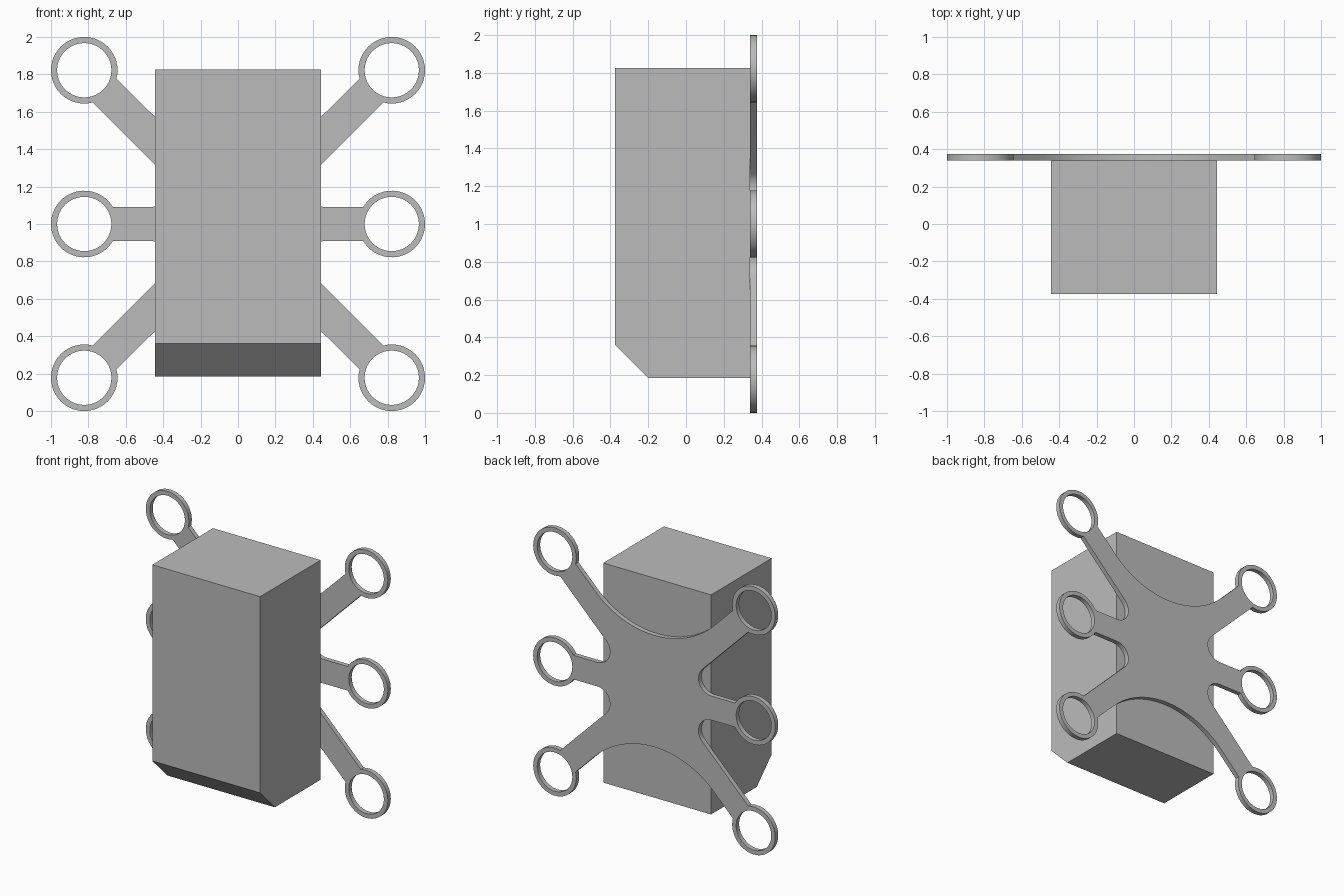
import bpy
import bmesh
from math import radians, degrees, sin, cos, asin, sqrt, pi

old = bpy.data.objects.get("Cube")
if old:
    bpy.data.objects.remove(old, do_unlink=True)

# Single plain grey material
grey = bpy.data.materials.new("plain grey")
grey.use_nodes = True
colour = (0.5, 0.5, 0.5, 1)
grey.diffuse_color = colour
grey.node_tree.nodes["Principled BSDF"].inputs["Base Color"].default_value = colour

# Box body: side profile with a chamfered lower front edge, extruded across x
half_width = 0.445
profile = [(-0.375, 1.825), (-0.375, 0.36), (-0.2, 0.185), (0.34, 0.185), (0.34, 1.825)]
bm = bmesh.new()
side = bm.faces.new([bm.verts.new((-half_width, y, z)) for y, z in profile])
moved = bmesh.ops.extrude_face_region(bm, geom=[side])["geom"]
bmesh.ops.translate(bm, vec=(2 * half_width, 0, 0),
                    verts=[v for v in moved if isinstance(v, bmesh.types.BMVert)])
bmesh.ops.recalc_face_normals(bm, faces=bm.faces)
mesh = bpy.data.meshes.new("box_body")
bm.to_mesh(mesh)
bm.free()
mesh.materials.append(grey)
bpy.context.collection.objects.link(bpy.data.objects.new("box_body", mesh))

# Back plate dimensions
ring_at, ring_outer, ring_inner = 0.822, 0.178, 0.145
arm_half, top_radius, notch_radius = 0.09, 0.70, 0.105


def arc(cx, cy, radius, start, end, steps):
    angles = [radians(start + (end - start) * i / steps) for i in range(steps + 1)]
    return [(cx + radius * cos(a), cy + radius * sin(a)) for a in angles]


# One quadrant of the outline: concave top, corner ring, notch, middle ring
spread = degrees(asin(arm_half / ring_outer))
offset = arm_half * sqrt(2)
notch_x = arm_half + offset + notch_radius * (1 + sqrt(2))
quadrant = arc(0, offset + top_radius * sqrt(2), top_radius, -90, -45, 16)
quadrant += arc(ring_at, ring_at, ring_outer, 225 - spread, spread - 135, 40)
quadrant += arc(notch_x, arm_half + notch_radius, notch_radius, 135, 270, 16)
quadrant += arc(ring_at, 0, ring_outer, 180 - spread, 0, 24)

# Mirror to the full outline, dropping the shared end points
right = quadrant + [(x, -y) for x, y in quadrant[-2::-1]]
outline = right + [(-x, y) for x, y in right[-2:0:-1]]
holes = [arc(sx * ring_at, sy * ring_at, ring_inner, 0, 360, 56)[:-1]
         for sx in (-1, 1) for sy in (-1, 0, 1)]

# Filled and extruded plate with ring holes
curve = bpy.data.curves.new("spider_plate", "CURVE")
curve.dimensions = "2D"
curve.fill_mode = "BOTH"
curve.extrude = 0.0175
for loop in [outline] + holes:
    spline = curve.splines.new("POLY")
    spline.points.add(len(loop) - 1)
    for point, (x, y) in zip(spline.points, loop):
        point.co = (x, y, 0, 1)
    spline.use_cyclic_u = True
curve.materials.append(grey)
plate = bpy.data.objects.new("spider_plate", curve)
bpy.context.collection.objects.link(plate)
plate.rotation_euler = (pi / 2, 0, 0)
plate.location = (0, 0.3575, 1)

# Turn the plate into a clean mesh with sharp rims and smooth curved walls
bpy.ops.object.select_all(action="DESELECT")
plate.select_set(True)
bpy.context.view_layer.objects.active = plate
bpy.ops.object.convert(target="MESH")
plate = bpy.context.object
bm = bmesh.new()
bm.from_mesh(plate.data)
bmesh.ops.remove_doubles(bm, verts=bm.verts, dist=0.0001)
bmesh.ops.recalc_face_normals(bm, faces=bm.faces)
bm.to_mesh(plate.data)
bm.free()
bpy.ops.object.shade_smooth_by_angle(angle=radians(30))
